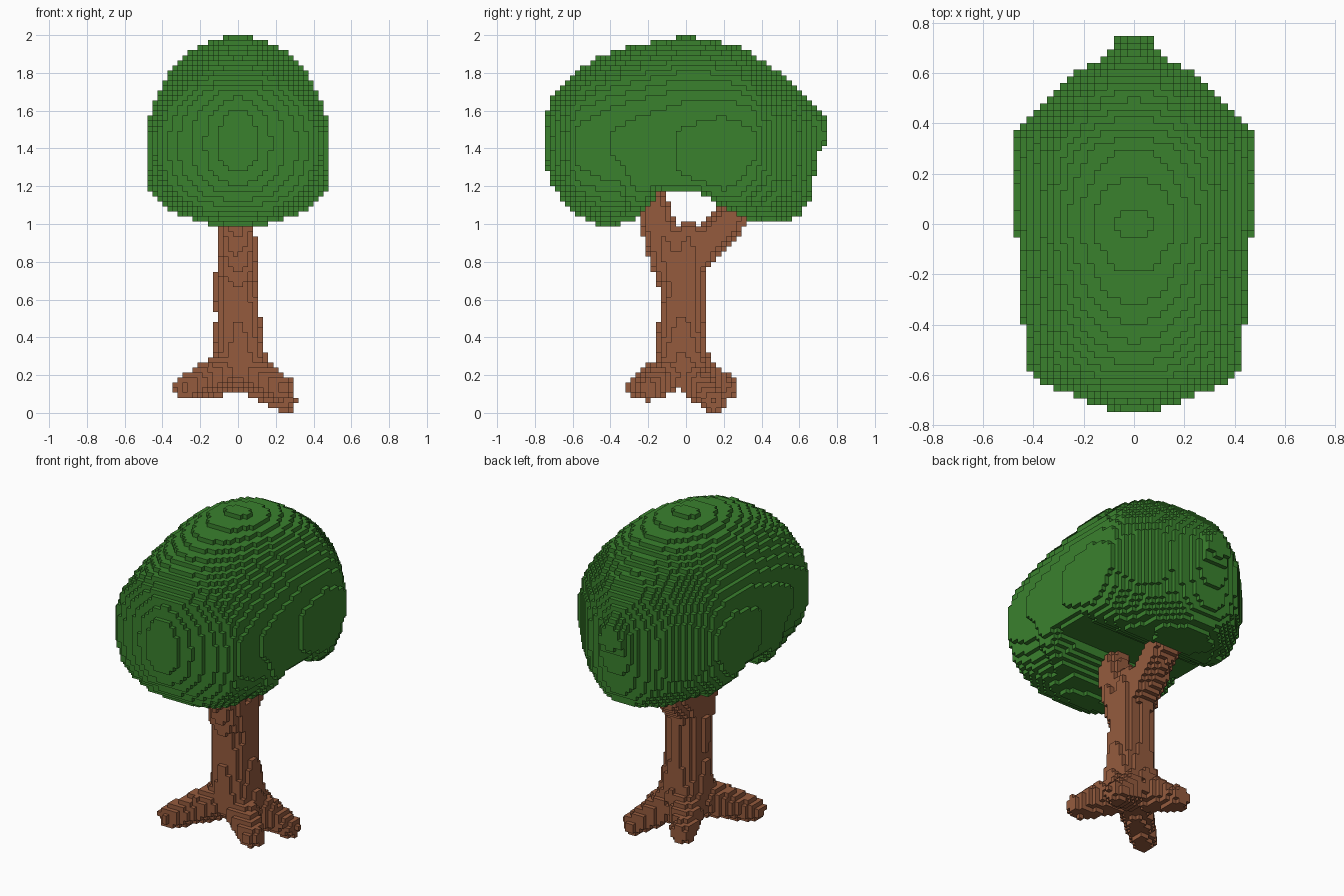
import bpy
import bmesh
from mathutils import Vector

if "Cube" in bpy.data.objects:
    bpy.data.objects.remove(bpy.data.objects["Cube"])

S = 2 / 75                      # block size
NX, NY, NZ = 18, 28, 75         # half counts in x and y, full count in z


def lerp_profile(points, t):
    """Piecewise linear lookup through (t, value) points."""
    if t <= points[0][0]:
        return points[0][1]
    for (a, va), (b, vb) in zip(points, points[1:]):
        if t <= b:
            return va + (vb - va) * (t - a) / (b - a)
    return points[-1][1]


# Crown profiles along y: top, underside, half width, squareness of underside
TOP = [(-.75, 1.55), (-.7, 1.69), (-.6, 1.8), (-.47, 1.88), (-.3, 1.94), (-.13, 1.973),
       (0, 1.996), (.13, 1.973), (.3, 1.935), (.45, 1.835), (.6, 1.72), (.7, 1.6), (.75, 1.55)]
UNDER = [(-.75, 1.32), (-.7, 1.19), (-.6, 1.06), (-.43, .98), (-.25, 1.03), (-.15, 1.16),
         (.08, 1.16), (.2, 1.09), (.3, 1.03), (.47, 1.0), (.6, 1.04), (.67, 1.15),
         (.69, 1.36), (.75, 1.45)]
WIDTH = [(-.75, .07), (-.7, .19), (-.66, .3), (-.61, .4), (-.58, .425), (-.38, .443),
         (-.02, .47), (.2, .48), (.36, .47), (.48, .37), (.55, .3), (.63, .19),
         (.66, .12), (.75, .06)]
SQUARE = [(-.35, 2.5), (-.12, 7), (.15, 7), (.35, 2.6)]


def in_crown(p):
    top, under = lerp_profile(TOP, p.y), lerp_profile(UNDER, p.y)
    if not under < p.z < top:
        return False
    mid = min(max(1.43, under + .02), top - .02)
    if p.z > mid:
        v, n = (p.z - mid) / (top - mid), 2.1
    else:
        v, n = (mid - p.z) / (mid - under), lerp_profile(SQUARE, p.y)
    return (abs(p.x) / lerp_profile(WIDTH, p.y)) ** n + v ** n < 1


# Trunk, fork and roots as tapered limbs: start, radius, end, radius
LIMBS = [
    ((.01, -.02, .27), .145, (0, -.025, .5), .12),
    ((0, -.025, .5), .12, (-.005, -.02, .72), .118),
    ((-.005, -.02, .72), .118, (-.005, .015, .91), .1),
    ((-.005, -.06, .74), .11, (-.005, -.19, 1.13), .085),
    ((-.005, .02, .8), .1, (-.005, .27, 1.06), .083),
    ((0, -.02, .25), .115, (-.28, -.25, .135), .063),
    ((0, -.02, .25), .115, (.245, .145, .06), .063),
    ((0, -.02, .25), .115, (.232, -.195, .13), .065),
    ((0, -.02, .25), .115, (-.135, .21, .135), .065),
]
LIMBS = [(Vector(a), ra, Vector(b), rb) for a, ra, b, rb in LIMBS]


def in_trunk(p):
    for a, ra, b, rb in LIMBS:
        d = b - a
        t = min(1, max(0, (p - a).dot(d) / d.length_squared))
        if (p - a - d * t).length < ra + (rb - ra) * t:
            return True
    return False


# Sort grid blocks into crown and trunk
crown, trunk = set(), set()
for i in range(-NX, NX):
    for j in range(-NY, NY):
        for k in range(NZ):
            p = Vector(((i + .5) * S, (j + .5) * S, (k + .5) * S))
            if p.z > .95 and in_crown(p):
                crown.add((i, j, k))
            elif p.z < 1.25 and in_trunk(p):
                trunk.add((i, j, k))
solid = crown | trunk


def build_blocks(name, cells, color):
    """Mesh only the exposed block faces."""
    bm = bmesh.new()
    verts = {}

    def vert(c):
        if c not in verts:
            verts[c] = bm.verts.new([v * S for v in c])
        return verts[c]

    for cell in cells:
        for axis in range(3):
            for side in (0, 1):
                near = list(cell)
                near[axis] += 2 * side - 1
                if tuple(near) in solid:
                    continue
                u, w = (axis + 1) % 3, (axis + 2) % 3
                quad = []
                for du, dw in ((0, 0), (1, 0), (1, 1), (0, 1)):
                    c = list(cell)
                    c[axis] += side
                    c[u] += du
                    c[w] += dw
                    quad.append(vert(tuple(c)))
                bm.faces.new(quad if side else quad[::-1])
    mesh = bpy.data.meshes.new(name)
    bm.to_mesh(mesh)
    bm.free()
    mat = bpy.data.materials.new(name + "_color")
    mat.diffuse_color = color
    mat.use_nodes = True
    mat.node_tree.nodes["Principled BSDF"].inputs["Base Color"].default_value = mat.diffuse_color
    mesh.materials.append(mat)
    obj = bpy.data.objects.new(name, mesh)
    bpy.context.collection.objects.link(obj)


build_blocks("leaf_crown", crown, (.042, .22, .027, 1))
build_blocks("trunk_and_roots", trunk, (.3, .105, .048, 1))
